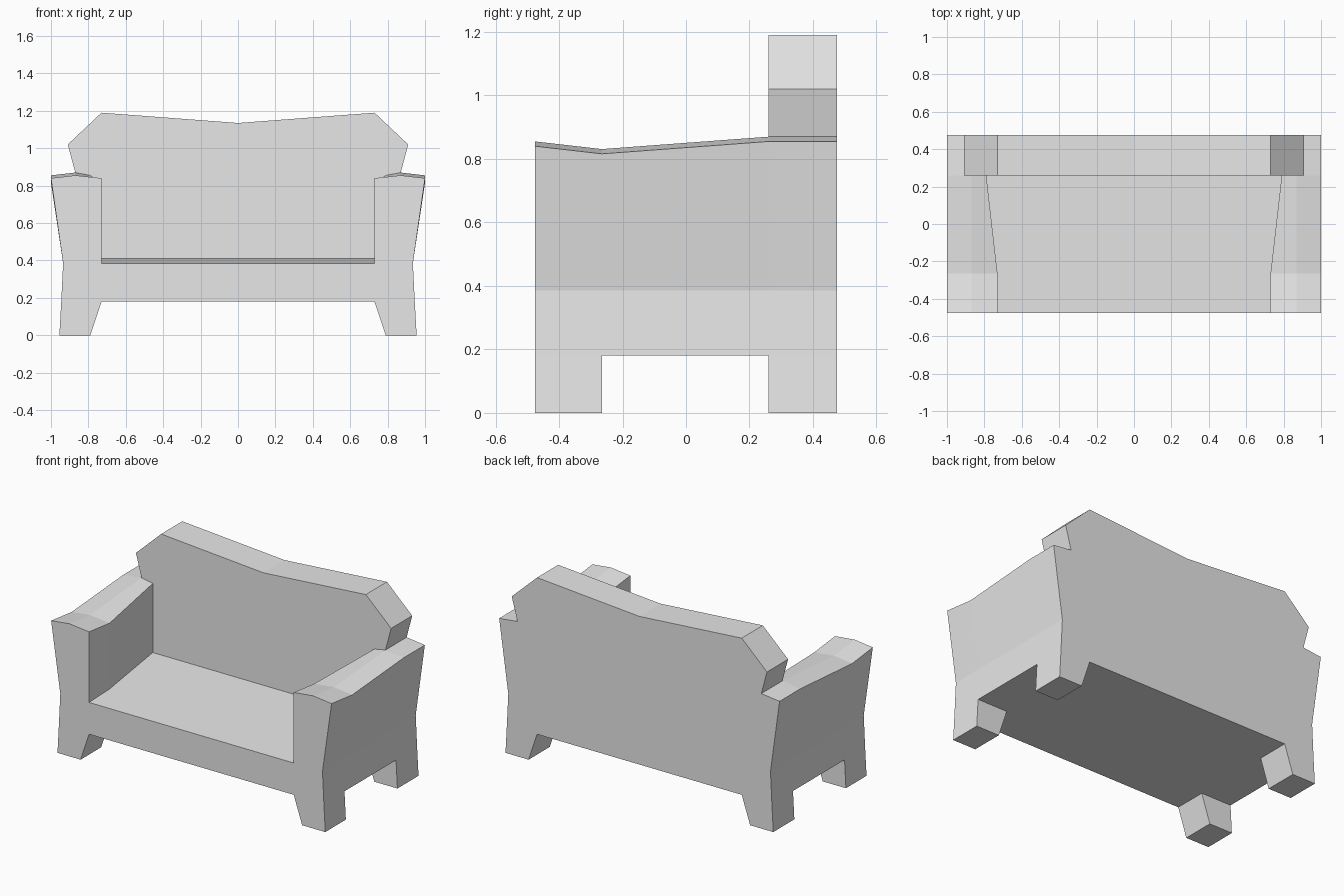
import bpy
import bmesh

cube = bpy.data.objects.get("Cube")
if cube:
    bpy.data.objects.remove(cube, do_unlink=True)

# One plain grey for the whole sofa
grey = bpy.data.materials.new("light_grey")
grey.use_nodes = True
colour = (0.8, 0.8, 0.8, 1)
grey.diffuse_color = colour
grey.node_tree.nodes["Principled BSDF"].inputs["Base Color"].default_value = colour

FRONT, FRONT_IN, BACK_IN, BACK = -0.475, -0.265, 0.26, 0.475
UNDER = 0.18


def loft(name, sections, side=1):
    """Bridge matching (x, z) outlines placed along y; side=-1 mirrors in x."""
    bm = bmesh.new()
    rings = [[bm.verts.new((x * side, y, z)) for x, z in pts] for y, pts in sections]
    n = len(rings[0])
    for a, b in zip(rings, rings[1:]):
        for i in range(n):
            j = (i + 1) % n
            bm.faces.new((a[i], a[j], b[j], b[i]))
    bm.faces.new(rings[0])
    bm.faces.new(rings[-1])
    bmesh.ops.recalc_face_normals(bm, faces=bm.faces)
    mesh = bpy.data.meshes.new(name)
    bm.to_mesh(mesh)
    bm.free()
    mesh.materials.append(grey)
    obj = bpy.data.objects.new(name, mesh)
    bpy.context.collection.objects.link(obj)
    return obj


def mirrored(pts):
    return pts + [(-x, z) for x, z in reversed(pts)]


# Seat block, widening and rising slightly towards the back
seat = [(FRONT, 0.73, 0.385), (FRONT_IN, 0.73, 0.392), (BACK_IN, 0.79, 0.41)]
loft("seat", [(y, mirrored([(w, UNDER), (w, z)])) for y, w, z in seat])

# Backrest with clipped shoulders and a dipped top edge
half = [(0.79, UNDER), (0.79, 0.855), (0.87, 0.87), (0.91, 1.02), (0.73, 1.19)]
outline = half + [(0, 1.135)] + [(-x, z) for x, z in reversed(half)]
loft("backrest", [(BACK_IN, outline), (BACK, outline)])

# Flared arms with a low ridge, and tapered legs, on both sides
arm = [(FRONT, 0.73, 0.84), (FRONT_IN, 0.73, 0.816),
       (BACK_IN, 0.79, 0.855), (BACK, 0.79, 0.855)]
leg = [(0.79, 0), (0.955, 0), (0.945, UNDER), (0.73, UNDER)]
for label, side in (("left", 1), ("right", -1)):
    loft(label + "_arm", [
        (y, [(inner, UNDER), (0.945, UNDER), (0.935, 0.385),
             (1, top), (0.87, top + 0.015), (inner, top)])
        for y, inner, top in arm], side)
    loft(label + "_front_leg", [(FRONT, leg), (FRONT_IN, leg)], side)
    loft(label + "_back_leg", [(BACK_IN, leg), (BACK, leg)], side)
